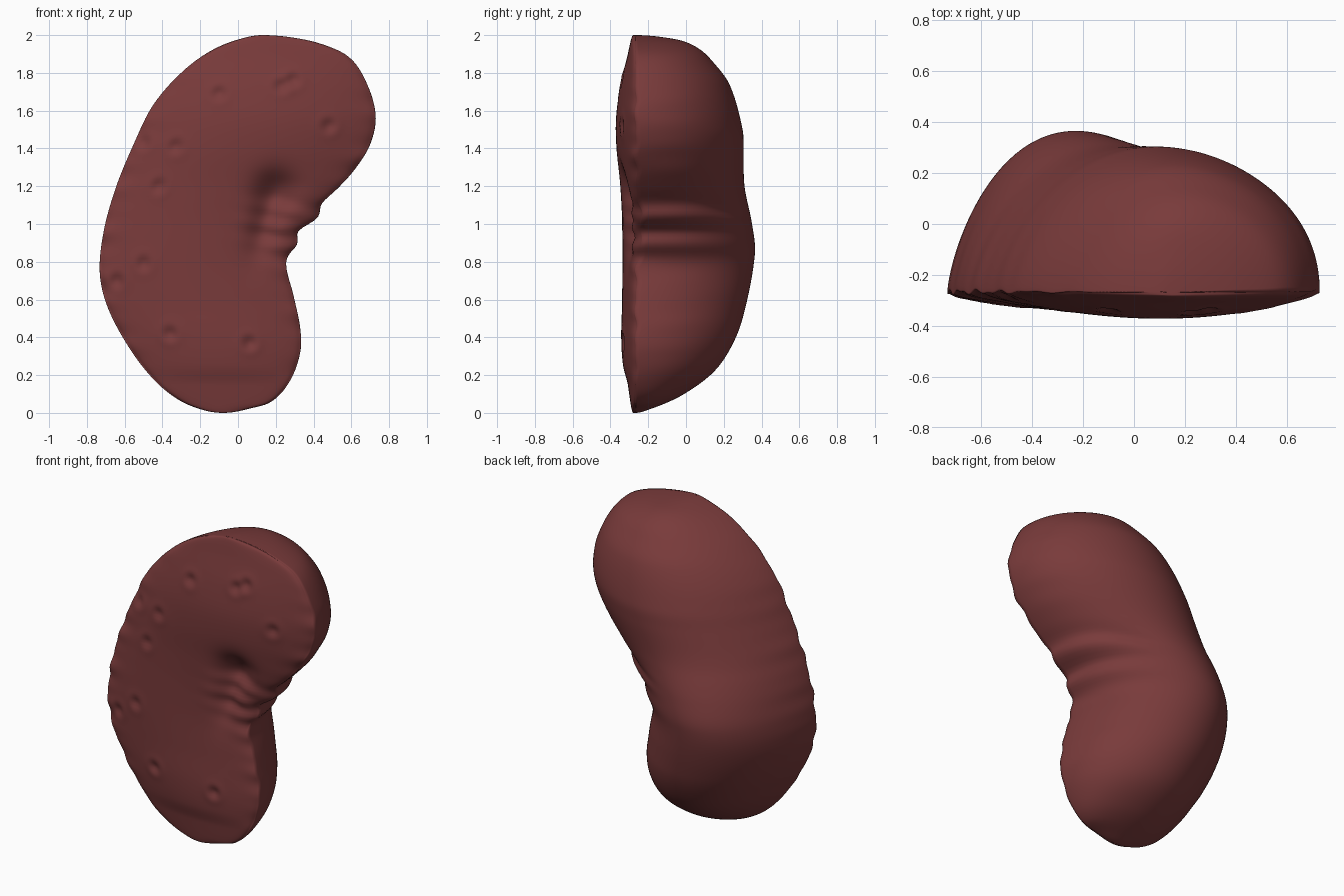
import bpy, bmesh, math

if "Cube" in bpy.data.objects:
    bpy.data.objects.remove(bpy.data.objects["Cube"])

# Profiles along the height: (z, value)
LEFT = [(0, -.08), (.02, -.2), (.05, -.28), (.15, -.42), (.35, -.58), (.57, -.695), (.75, -.733),
        (.97, -.71), (1.2, -.645), (1.43, -.55), (1.63, -.45), (1.82, -.28), (1.93, -.12),
        (1.985, .03), (2, .13)]
RIGHT = [(0, -.08), (.02, .05), (.05, .16), (.16, .27), (.32, .33), (.45, .33), (.62, .295),
         (.8, .255), (.93, .30), (1.1, .43), (1.18, .52), (1.29, .62), (1.42, .70), (1.57, .73),
         (1.75, .68), (1.89, .58), (1.96, .42), (1.99, .27), (2, .13)]
DOME = [(0, 0), (.02, .08), (.1, .26), (.22, .42), (.35, .51), (.5, .57), (.84, .635), (1, .62),
        (1.2, .58), (1.4, .575), (1.5, .57), (1.74, .5), (1.85, .42), (1.92, .35), (1.97, .25),
        (1.99, .14), (2, 0)]
BULGE = [(0, 0), (.15, .03), (.25, .055), (.4, .065), (.6, .06), (1, .06), (1.2, .07),
         (1.4, .09), (1.55, .093), (1.7, .075), (1.9, .03), (2, 0)]
DIMPLES = [(-.1, 1.69), (.23, 1.73), (.29, 1.76), (.48, 1.52), (-.33, 1.41), (-.42, 1.2),
           (-.5, .79), (-.36, .42), (.06, .37), (-.5, 1.43), (-.64, .7)]
RIM_Y = -.27


def curve(table):
    """Smooth interpolation over the polar angle, so both ends close roundly."""
    pts = [(math.acos(max(-1, min(1, 1 - z))), v) for z, v in table]
    n = len(pts)
    slope = []
    for i in range(n):
        a, b = pts[max(i - 1, 0)], pts[min(i + 1, n - 1)]
        slope.append((b[1] - a[1]) / (b[0] - a[0]))

    def f(t):
        i = 0
        while i < n - 2 and t > pts[i + 1][0]:
            i += 1
        (x0, y0), (x1, y1) = pts[i], pts[i + 1]
        h = x1 - x0
        u = (t - x0) / h
        return ((2*u**3 - 3*u*u + 1) * y0 + (u**3 - 2*u*u + u) * h * slope[i]
                + (3*u*u - 2*u**3) * y1 + (u**3 - u*u) * h * slope[i + 1])
    return f


def gauss(d, r):
    return math.exp(-(d / r) ** 2)


left, right, dome, bulge = map(curve, (LEFT, RIGHT, DOME, BULGE))


def rim_offset(s, z):
    # scalloped rim, lifted at the hilum notch
    scallop = .008 * math.sin(z * 31) + .006 * math.sin(z * 53 + s * 2)
    return abs(s) ** 10 * (scallop * math.sin(math.pi * z / 2)) \
        + (max(s, 0) ** 6) * .035 * gauss(z - .97, .16)


def front_y(s, x, z, b):
    y = RIM_Y - b * (1 - s * s) - .008 * (1 - abs(s) ** 12) + .012 * abs(s) ** 40
    # hollow of the hilum with a few ridges
    y += .075 * gauss(math.hypot((x - .2) / 1.1, z - 1.17), .1)
    y += .05 * gauss(math.hypot((x - .13 - .2 * (z - .95)), (z - 1.0) / 2.2), .075)
    y += .012 * math.sin(z * 60 + x * 12) * gauss(math.hypot(x - .2, z - 1.0), .14)
    for dx, dz in DIMPLES:
        d = math.hypot(x - dx, z - dz)
        if d < .12:
            y += .016 * gauss(d, .03) - .004 * gauss(d - .05, .025)
    return y


# Kidney body: horizontal sections, domed behind and nearly flat in front
ROWS, BACK, FRONT = 170, 72, 84
bm = bmesh.new()
rings = []
for i in range(1, ROWS):
    t = math.pi * i / ROWS
    z = 1 - math.cos(t)
    xl, xr = left(t), right(t)
    c, w, h, b = (xl + xr) / 2, (xr - xl) / 2, max(dome(t), .005), bulge(t)
    # folds of tissue at the hilum
    fold = .05 * gauss(z - 1.035, .05) + .035 * gauss(z - .89, .045) - .012 * gauss(z - .965, .025)
    ring = []
    for j in range(BACK + 1):
        a = math.pi * j / BACK
        s = math.cos(a)
        power = 1.2 - .2 * s - .05
        rise = max(math.sin(a), 0) ** power
        x = c + w * s + fold * max(s, 0) ** 2
        y = RIM_Y + h * rise + rim_offset(s, z)
        y -= .02 * gauss(z - 1.06 - .1 * (s - .5), .03) * gauss(s - .6, .25)
        ring.append(bm.verts.new((x, y, z)))
    for j in range(1, FRONT):
        s = -math.cos(math.pi * j / FRONT) * .45 + (-1 + 2 * j / FRONT) * .55
        x = c + w * s + fold * max(s, 0) ** 2
        ring.append(bm.verts.new((x, front_y(s, x, z, b) + rim_offset(s, z), z)))
    rings.append(ring)

n = len(rings[0])
for r0, r1 in zip(rings, rings[1:]):
    for j in range(n):
        k = (j + 1) % n
        bm.faces.new((r0[j], r0[k], r1[k], r1[j]))
for ring, x, z in ((rings[0], -.08, 0), (rings[-1], .13, 2)):
    pole = bm.verts.new((x, RIM_Y, z))
    for j in range(n):
        bm.faces.new((pole, ring[j], ring[(j + 1) % n]))
bmesh.ops.recalc_face_normals(bm, faces=bm.faces)
for f in bm.faces:
    f.smooth = True

mesh = bpy.data.meshes.new("kidney")
bm.to_mesh(mesh)
bm.free()
body = bpy.data.objects.new("kidney", mesh)
bpy.context.collection.objects.link(body)

# Slight smoothing rounds the rim
mod = body.modifiers.new("soften", 'SMOOTH')
mod.factor = .5
mod.iterations = 3

mat = bpy.data.materials.new("dark red brown")
mat.diffuse_color = (.19, .043, .043, 1)
mat.use_nodes = True
mat.node_tree.nodes["Principled BSDF"].inputs["Base Color"].default_value = mat.diffuse_color
mesh.materials.append(mat)
